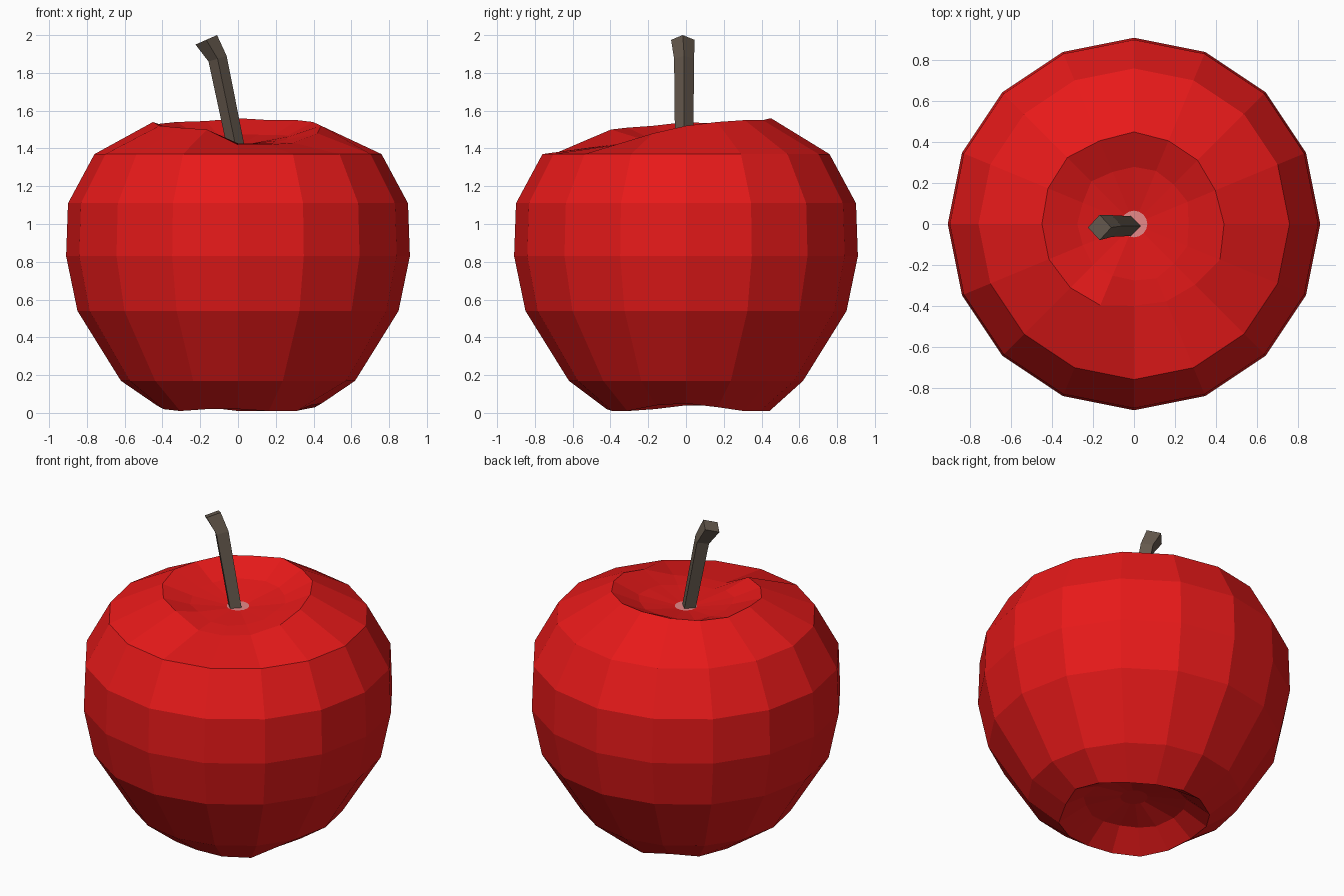
import bpy, bmesh, random
from math import cos, sin, pi

if "Cube" in bpy.data.objects:
    bpy.data.objects.remove(bpy.data.objects["Cube"])

random.seed(4)
N = 16


def material(name, rgb):
    m = bpy.data.materials.new(name)
    m.diffuse_color = (*rgb, 1)
    m.use_nodes = True
    m.node_tree.nodes["Principled BSDF"].inputs["Base Color"].default_value = m.diffuse_color
    return m


def loft(name, rings, mats, cap_mats):
    """Skin a list of vertex rings and close both ends, flat shaded."""
    bm = bmesh.new()
    loops = [[bm.verts.new(p) for p in ring] for ring in rings]
    n = len(loops[0])
    for a, b in zip(loops, loops[1:]):
        for i in range(n):
            j = (i + 1) % n
            bm.faces.new((a[i], a[j], b[j], b[i]))
    for ring, slot in ((loops[0][::-1], cap_mats[0]), (loops[-1], cap_mats[1])):
        bm.faces.new(ring).material_index = slot
    bmesh.ops.recalc_face_normals(bm, faces=bm.faces)
    me = bpy.data.meshes.new(name)
    bm.to_mesh(me)
    bm.free()
    for m in mats:
        me.materials.append(m)
    ob = bpy.data.objects.new(name, me)
    bpy.context.collection.objects.link(ob)
    return ob


def circle(r, z):
    """Ring of N points; r and z may be numbers or per-point lists."""
    rs = r if isinstance(r, list) else [r] * N
    zs = z if isinstance(z, list) else [z] * N
    return [(rs[i] * cos(2 * pi * i / N), rs[i] * sin(2 * pi * i / N), zs[i])
            for i in range(N)]


def jitter(v, a):
    return [v + random.uniform(-a, a) for _ in range(N)]


red = material("apple_red", (0.8, 0.01, 0.01))
pink = material("flesh_pink", (0.8, 0.25, 0.25))
brown = material("stem_brown", (0.13, 0.1, 0.075))

# uneven lips of the two dimples, counter-clockwise from +x
lip_r = [.44, .43, .44, .44, .45, .44, .46, .455, .45, .45, .44, .43, .40, .41, .42, .455]
lip_z = [1.52, 1.54, 1.55, 1.55, 1.56, 1.545, 1.54, 1.53,
         1.54, 1.52, 1.51, 1.50, 1.42, 1.42, 1.43, 1.48]
base_z = [.05, .03, .01, .01, .01, .03, .02, .04, .04, .02, .01, .02, .02, .01, .01, .04]

# apple body with dimples above and below
loft("apple_body", [
    circle(.08, .16),
    circle(jitter(.29, .02), jitter(.12, .015)),
    circle(jitter(.43, .015), base_z),
    circle(.62, .17),
    circle(.85, .54),
    circle(.91, .83),
    circle(.90, 1.11),
    circle(.76, 1.37),
    circle(lip_r, lip_z),
    circle(jitter(.28, .015), [1.455 + (z - 1.5) * .35 for z in lip_z]),
    circle(.065, 1.425),
], [red, pink], (0, 1))

# bent four-sided stem: centre, sideways half-width, tilt, depth half-width
path = [(-.01, -.01, 1.40, .047, .0, .048),
        (-.108, -.01, 1.875, .048, .015, .053),
        (-.168, -.017, 1.975, .057, .025, .062)]
loft("stem", [[(x + w, y, z + t), (x, y + d, z), (x - w, y, z - t), (x, y - d, z)]
              for x, y, z, w, t, d in path], [brown], (0, 0))
